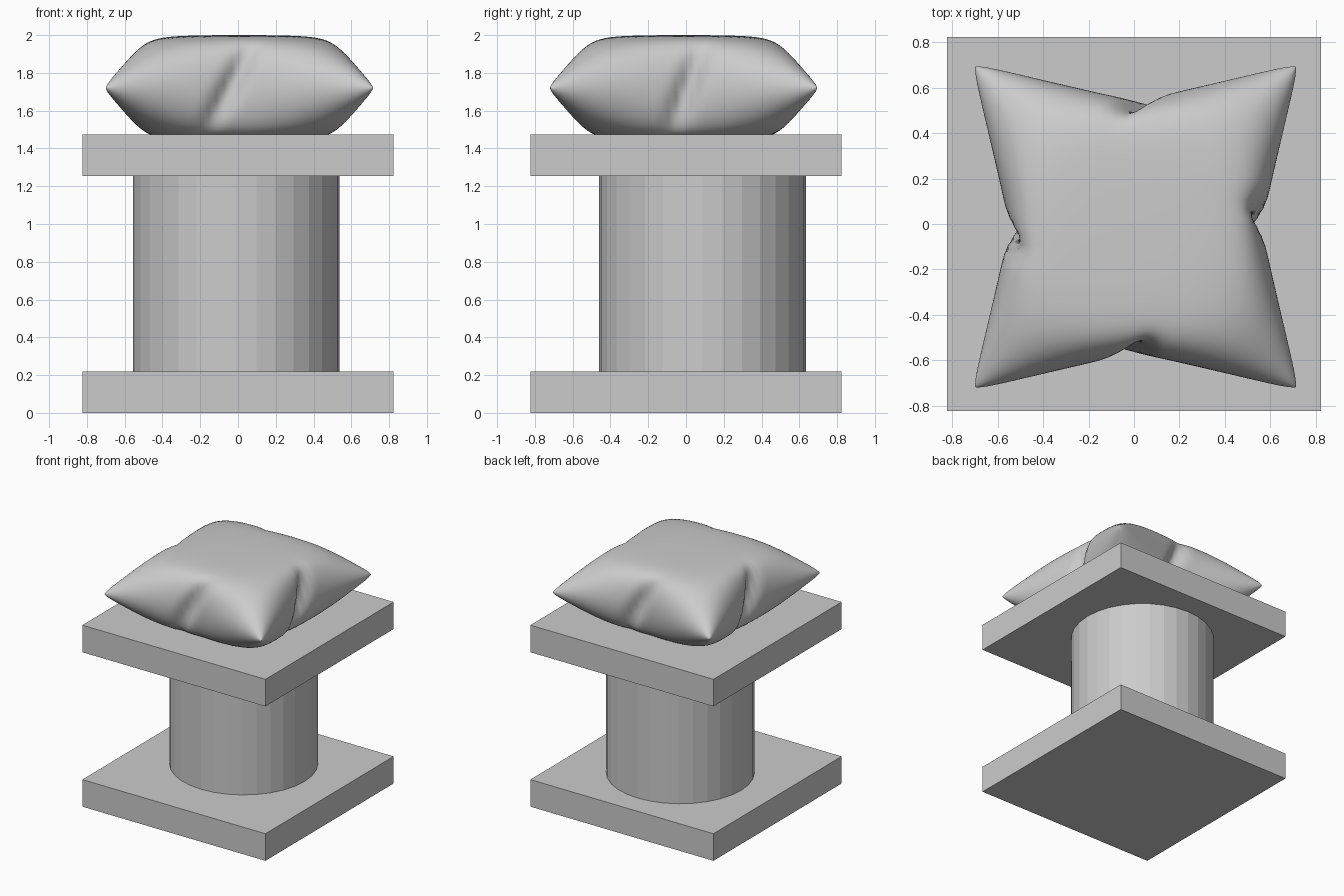
import bpy, bmesh, math

cube = bpy.data.objects.get("Cube")
if cube:
    bpy.data.objects.remove(cube, do_unlink=True)

grey = bpy.data.materials.new("plain_grey")
grey.use_nodes = True
grey.diffuse_color = (0.6, 0.6, 0.6, 1)
grey.node_tree.nodes["Principled BSDF"].inputs["Base Color"].default_value = grey.diffuse_color


def finish(obj, name):
    obj.name = obj.data.name = name
    obj.data.materials.append(grey)


def slab(name, bottom, top, half=0.823):
    bpy.ops.mesh.primitive_cube_add(size=1, location=(0, 0, (bottom + top) / 2))
    obj = bpy.context.object
    obj.scale = (2 * half, 2 * half, top - bottom)
    bpy.ops.object.transform_apply(location=False, rotation=False, scale=True)
    finish(obj, name)


# Pedestal: two square slabs and a faceted drum set slightly off centre
slab("base_slab", 0, 0.22)
slab("top_slab", 1.255, 1.475)
bpy.ops.mesh.primitive_cylinder_add(vertices=32, radius=0.547, depth=1.035,
                                    location=(-0.01, 0.087, 0.7375))
finish(bpy.context.object, "drum_column")

# Cushion: two puffed sheets joined at the seam, with a slanted tuck per side
STEPS = 56
PUFF = 0.28


def soft_clip(q, gain=1.4, p=6):
    g = gain * q
    return g / (1 + g ** p) ** (1 / p)


def pull_in(along, across, z, start, slant):
    """Coordinate towards a side, drawn in at its middle by a slanted tuck."""
    sign = 1 if along > 0 else -1
    a = abs(along)
    centre = sign * (start + slant * z)
    gap = 1 - math.sqrt(across ** 2 + 0.005)
    tuck = math.exp(-((0.72 * across - centre) / 0.055) ** 2)
    return sign * (0.72 * a - 0.17 * a ** 3 * max(gap, 0) - 0.065 * a ** 5 * tuck)


def cushion_point(i, j, side):
    a = math.pi * (i / STEPS - 0.5)
    b = math.pi * (j / STEPS - 0.5)
    u, v = math.sin(a), math.sin(b)
    q = max(math.cos(a) * math.cos(b), 0)
    z = side * PUFF * soft_clip(q) / soft_clip(1)
    x = pull_in(u, v, z, 0.02, 0.35)
    y = pull_in(v, u, z, 0.05, -0.5)
    blunt = 1 - 0.02 * abs(u * v) ** 16
    return (x * blunt + 0.007, y * blunt - 0.013, z + 1.72)


bm = bmesh.new()
for side in (1, -1):
    rows = [[bm.verts.new(cushion_point(i, j, side)) for j in range(STEPS + 1)]
            for i in range(STEPS + 1)]
    for i in range(STEPS):
        for j in range(STEPS):
            quad = [rows[i][j], rows[i + 1][j], rows[i + 1][j + 1], rows[i][j + 1]]
            bm.faces.new(quad if side > 0 else quad[::-1])
bmesh.ops.remove_doubles(bm, verts=bm.verts[:], dist=0.00001)
bmesh.ops.recalc_face_normals(bm, faces=bm.faces[:])
mesh = bpy.data.meshes.new("cushion")
bm.to_mesh(mesh)
bm.free()
cushion = bpy.data.objects.new("cushion", mesh)
bpy.context.collection.objects.link(cushion)
finish(cushion, "cushion")
for face in mesh.polygons:
    face.use_smooth = True
